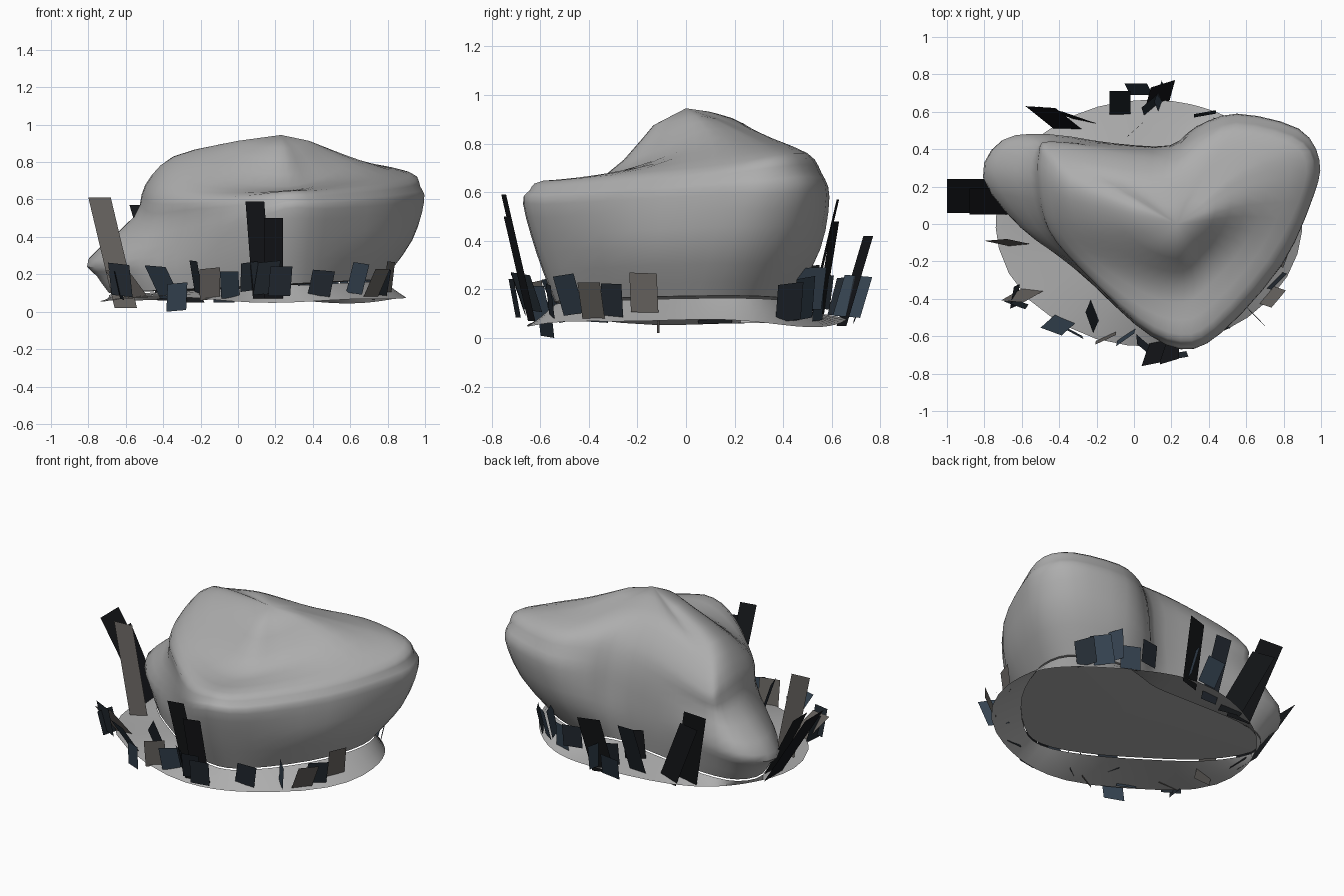
import bpy, math, random
from mathutils import Vector

if "Cube" in bpy.data.objects:
    bpy.data.objects.remove(bpy.data.objects["Cube"])

random.seed(4)


def material(name, col):
    m = bpy.data.materials.new(name)
    m.diffuse_color = (*col, 1)
    m.use_nodes = True
    m.node_tree.nodes["Principled BSDF"].inputs["Base Color"].default_value = m.diffuse_color
    return m


stone = material("stone_grey", (.42, .42, .42))
grass = [material("black_grass", (.008, .009, .011)), material("blue_grass", (.035, .055, .08)),
         material("dry_grass", (.14, .13, .12)), material("dusk_grass", (.018, .025, .034))]


def make_object(name, verts, faces, mat, smooth=True):
    me = bpy.data.meshes.new(name)
    me.from_pydata([tuple(v) for v in verts], [], faces)
    me.validate()
    ob = bpy.data.objects.new(name, me)
    bpy.context.collection.objects.link(ob)
    me.materials.append(mat)
    if smooth:
        bpy.context.view_layer.objects.active = ob
        ob.select_set(True)
        bpy.ops.object.shade_smooth_by_angle(angle=math.radians(40))
        ob.select_set(False)
    return ob


def spline(pts, steps, closed):
    """Catmull-Rom curve through every point."""
    n, out = len(pts), []
    get = (lambda i: pts[i % n]) if closed else (lambda i: pts[max(0, min(n - 1, i))])
    for i in range(n if closed else n - 1):
        a, b, c, d = get(i - 1), get(i), get(i + 1), get(i + 2)
        for s in range(steps):
            t = s / steps
            out.append(0.5 * (2 * b + (c - a) * t + (2 * a - 5 * b + 4 * c - d) * t * t
                              + (3 * b - a - 3 * c + d) * t ** 3))
    return out if closed else out + [pts[-1]]


def loft(name, rings, tip=None, bottom=None):
    n = len(rings[0])
    verts = [v for r in rings for v in r]
    faces = [(k * n + i, k * n + (i + 1) % n, (k + 1) * n + (i + 1) % n, (k + 1) * n + i)
             for k in range(len(rings) - 1) for i in range(n)]
    if tip is not None:
        b = (len(rings) - 1) * n
        faces += [(b + i, b + (i + 1) % n, len(verts)) for i in range(n)]
        verts.append(tip)
    if bottom is not None:
        faces += [((i + 1) % n, i, len(verts)) for i in range(n)]
        verts.append(bottom)
    return make_object(name, verts, faces, stone)


# Boulder contours, counter-clockwise from the front tip
base = [(.24, -.54), (.42, -.47), (.65, -.22), (.77, .05), (.77, .25), (.66, .37), (.46, .44), (.3, .42),
        (.16, .39), (-.1, .41), (-.42, .43), (-.62, .38), (-.69, .22), (-.55, -.02), (-.3, -.24), (0, -.45)]
wide = [(.25, -.67, .55), (.47, -.58, .55), (.79, -.22, .57), (.96, .15, .59), (.99, .34, .59), (.88, .51, .6),
        (.55, .59, .58), (.34, .52, .55), (.2, .42, .45), (-.1, .43, .4), (-.45, .48, .35),
        (-.7, .45, .31), (-.8, .25, .28), (-.6, -.02, .28), (-.33, -.22, .32), (0, -.53, .45)]
rim = [(.25, -.59, .645), (.42, -.52, .65), (.71, -.2, .68), (.88, .12, .71), (.92, .33, .745), (.81, .44, .76),
       (.53, .5, .76), (.34, .43, .77), (.18, .35, .76), (-.1, .38, .72), (-.44, .43, .63),
       (-.49, .37, .66), (-.49, .2, .68), (-.44, -.03, .63), (-.27, -.24, .61), (.03, -.5, .62)]
crest = [(.27, -.33, .67), (.4, -.22, .7), (.52, -.08, .75), (.6, .1, .82), (.6, .25, .82), (.55, .3, .82),
         (.42, .32, .83), (.3, .27, .86), (.15, .24, .88), (-.05, .25, .87), (-.29, .29, .81),
         (-.34, .23, .83), (-.34, .13, .82), (-.29, -.02, .77), (-.14, -.18, .71), (.08, -.3, .68)]
peak = Vector((.23, .0, .945))
foot = [Vector((x, y, .135 + .05 * x)) for x, y in base]
wide, rim, crest = ([Vector(p) for p in r] for r in (wide, rim, crest))
cap = [p.lerp(peak, .6) + Vector((0, 0, .024 - .05 * p.y)) for p in crest]
# Walls bulge outward on the right and back; a step sets the low left lobe off the main body
belly = []
for f, w in zip(foot, wide):
    out = Vector((w.x - .2, w.y, 0)).normalized()
    belly.append(f.lerp(w, .5) + out * (.045 if w.x > .3 and w.y > -.4 else .01))
step = []
for k, (w, r) in enumerate(zip(wide, rim)):
    if 10 <= k <= 14:
        step.append(w.lerp(r, .8) - Vector((0, 0, .09 if k in (11, 12, 13) else .05)))
    else:
        step.append(w.lerp(r, .55) + Vector((w.x - .2, w.y, 0)).normalized() * .02)
rows = [spline(r, 3, True) for r in (foot, belly, wide, step, rim, crest, cap)]
columns = [spline(list(c), 3, False) for c in zip(*rows)]
loft("boulder", [list(r) for r in zip(*columns)], peak, Vector((.1, 0, .13)))

# Ground skirt: wavy ring from an oval edge to just under the boulder's foot
inner = [p - Vector((0, 0, .01)) for p in rows[0]]
outer = []
for p in inner:
    a = math.atan2(p.y / .66, (p.x - .08) / .82)
    outer.append(Vector((.08 + .82 * math.cos(a), .005 + .66 * math.sin(a),
                         .065 + .013 * math.sin(3 * a + 2.2) + .008 * math.sin(5 * a))))
mid = [o.lerp(i, .5) for o, i in zip(outer, inner)]
loft("ground_skirt", [outer, mid, inner])


# Grass cards
def card(name, a, b, top, mat):
    a, b, top = Vector(a), Vector(b), Vector(top)
    make_object(name, [a, b, b + top, a + top], [(0, 1, 2, 3)], grass[mat], False)


# Tall blades: base x1,y1,x2,y2, base z, lean x,y, height, material
tall = [(.08, -.64, .18, -.62, .07, -.04, -.12, .52, 0), (.14, -.65, .24, -.62, .07, 0, -.1, .43, 0),
        (-.66, -.12, -.54, -.11, .02, -.14, .03, .59, 2),
        (-.71, .06, -.71, .24, .06, -.29, 0, .46, 0), (-.67, .05, -.67, .19, .06, -.21, 0, .41, 0),
        (-.43, .51, -.27, .5, .06, -.15, .12, .51, 0), (-.32, .56, -.18, .53, .05, -.2, .07, .43, 0),
        (.06, .62, .19, .66, .05, .03, .11, .37, 0), (-.13, .57, -.02, .57, .05, 0, .14, .36, 3)]
for k, (x1, y1, x2, y2, z, dx, dy, h, m) in enumerate(tall):
    card(f"tall_grass_{k}", (x1, y1, z), (x2, y2, z), (dx, dy, h), m)

# Short tufts round the skirt edge: x, y, width direction in degrees, lean out, material
tufts = [(-.62, -.38, 80, .03, 3), (-.62, -.41, -20, .05, 3), (-.54, -.35, -5, .13, 2), (-.36, -.5, -20, .1, 1),
         (-.33, -.57, -28, .02, 1), (-.21, -.46, -70, .08, 3), (-.15, -.6, 25, .02, 2), (-.04, -.59, 35, .03, 1),
         (.06, -.63, -40, .05, 3), (.14, -.66, 0, .06, 3), (.22, -.69, 10, .03, 3), (.43, -.55, 10, .02, 3),
         (.62, -.46, -45, .07, 1), (.71, -.38, 50, .04, 2), (.75, -.3, 45, .02, 3), (.8, -.17, 70, .03, 2),
         (.04, .69, 0, .06, 1), (.1, .62, 40, .04, 3), (.15, .66, 70, .05, 1), (0, .5, 42, .01, 0),
         (.62, .48, -40, .02, 1), (.56, .5, -70, .03, 1), (.48, .54, -20, .01, 1), (.38, .58, 10, .02, 3),
         (.7, .42, -60, .02, 3)]
for k, (x, y, turn, lean, m) in enumerate(tufts):
    out = Vector((x - .08, y, 0)).normalized()
    t = math.radians(turn)
    half = Vector((math.cos(t), math.sin(t), random.uniform(-.12, .12))) * .06
    p = Vector((x, y, random.uniform(.06, .12)))
    if k == 4:
        p.z = abs(half.z)
    card(f"short_grass_{k}", p - half, p + half,
         out * lean + Vector((random.uniform(-.03, .03), 0, random.uniform(.14, .18))), m)
